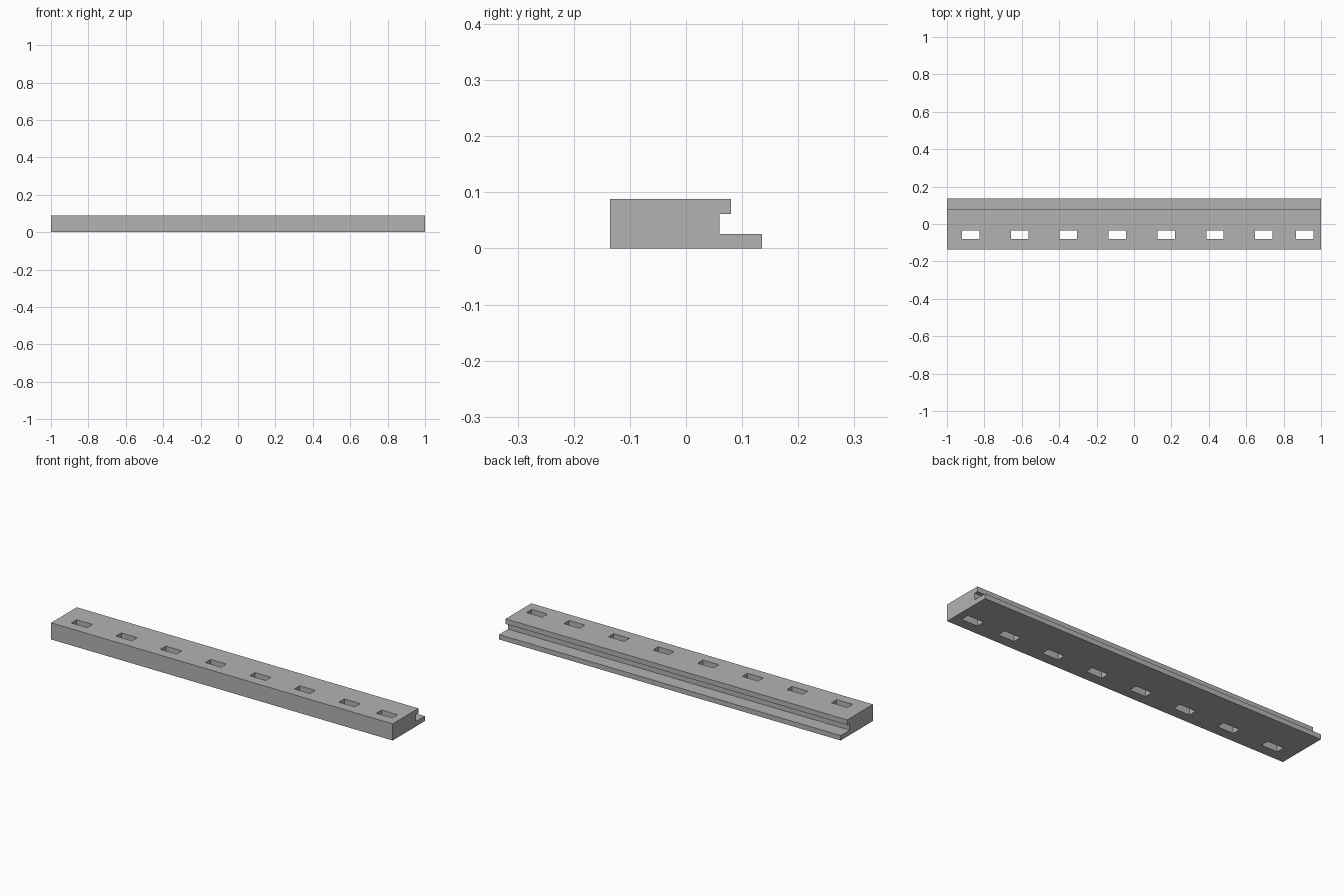
import bpy, bmesh
from mathutils import Matrix

if "Cube" in bpy.data.objects:
    bpy.data.objects.remove(bpy.data.objects["Cube"])

grey = bpy.data.materials.new("light_grey")
grey.diffuse_color = (0.45, 0.45, 0.45, 1)
grey.use_nodes = True
grey.node_tree.nodes["Principled BSDF"].inputs["Base Color"].default_value = grey.diffuse_color


def make_object(name, bm):
    bmesh.ops.recalc_face_normals(bm, faces=bm.faces)
    mesh = bpy.data.meshes.new(name)
    bm.to_mesh(mesh)
    bm.free()
    mesh.materials.append(grey)
    obj = bpy.data.objects.new(name, mesh)
    bpy.context.collection.objects.link(obj)
    return obj


# Rail: grooved cross-section (y, z) extruded along x
profile = [(-0.135, 0), (0.135, 0), (0.135, 0.026), (0.06, 0.026),
           (0.06, 0.061), (0.08, 0.061), (0.08, 0.088), (-0.135, 0.088)]
bm = bmesh.new()
end = bm.faces.new([bm.verts.new((-1, y, z)) for y, z in profile])
side = bmesh.ops.extrude_face_region(bm, geom=[end])
bmesh.ops.translate(bm, vec=(2, 0, 0),
                    verts=[v for v in side["geom"] if isinstance(v, bmesh.types.BMVert)])
rail = make_object("grooved_rail", bm)

# Slots: seven evenly spaced, plus one closer to the right end
bm = bmesh.new()
for x in [-0.873 + 0.2612 * i for i in range(7)] + [0.913]:
    bmesh.ops.create_cube(bm, size=1, matrix=Matrix.Translation((x, -0.058, 0.044))
                          @ Matrix.Diagonal((0.093, 0.044, 0.2, 1)))
cutter = make_object("slot_cutter", bm)
cutter.hide_render = True
cutter.hide_viewport = True

# Cut the slots right through the rail
cut = rail.modifiers.new("slots", "BOOLEAN")
cut.operation = "DIFFERENCE"
cut.solver = "EXACT"
cut.object = cutter
